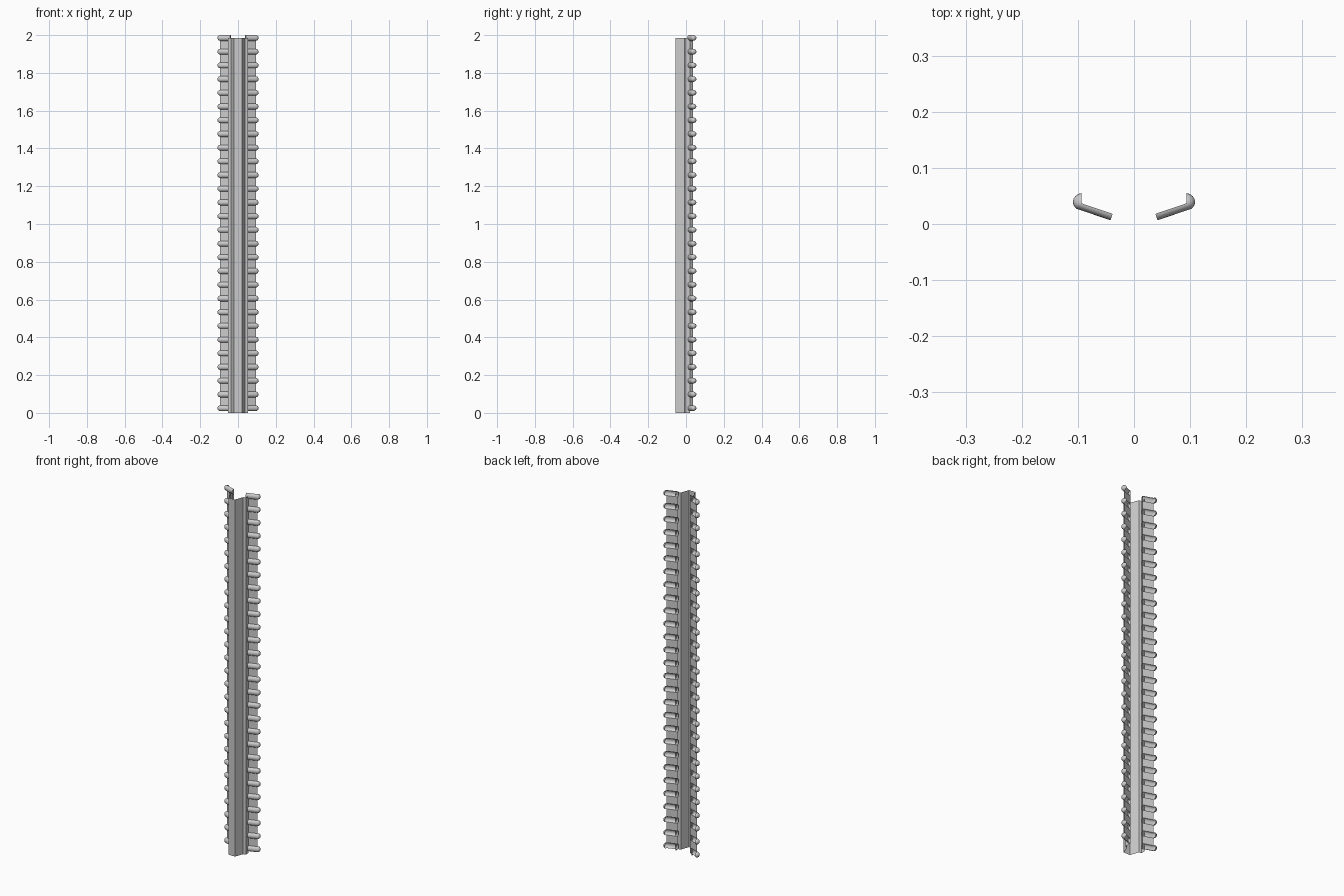
import bpy
import bmesh
from math import sin, cos, pi, atan2
from mathutils import Vector

cube = bpy.data.objects.get("Cube")
if cube:
    bpy.data.objects.remove(cube)

RIBS, FIRST, LAST = 28, 0.025, 1.985
RADIUS, DEPTH = 0.015, 0.012
INNER, OUTER = Vector((0.038, 0.018, 0)), Vector((0.094, 0.037, 0))
PITCH = (LAST - FIRST) / (RIBS - 1)


def finish(name, bm, mirror=True):
    bmesh.ops.remove_doubles(bm, verts=bm.verts, dist=0.00001)
    bmesh.ops.recalc_face_normals(bm, faces=bm.faces)
    mesh = bpy.data.meshes.new(name)
    bm.to_mesh(mesh)
    bm.free()
    ob = bpy.data.objects.new(name, mesh)
    bpy.context.collection.objects.link(ob)
    if mirror:
        ob.modifiers.new("Mirror", "MIRROR")
    bpy.ops.object.select_all(action="DESELECT")
    ob.select_set(True)
    bpy.context.view_layer.objects.active = ob
    bpy.ops.object.shade_smooth_by_angle(angle=pi / 5)
    return ob


def skin(bm, rings):
    """Join neighbouring rows of points with quads."""
    rows = [[bm.verts.new(p) for p in ring] for ring in rings]
    for a, b in zip(rows, rows[1:]):
        for i in range(len(a) - 1):
            bm.faces.new((a[i], a[i + 1], b[i + 1], b[i]))
    return rows


# Folded sheet channel: flat front, sloping sides, returned lips
half = [(0.02, -0.055), (0.037, -0.008), (0.052, -0.004), (0.05, 0.022)]
profile = [(-x, y) for x, y in reversed(half)] + half
bm = bmesh.new()
skin(bm, [[(x, y, z) for x, y in profile] for z in (0, LAST)])
finish("centre_channel", bm, mirror=False)

# Flat wing panels between the ribs
bm = bmesh.new()
for i in range(RIBS - 1):
    low = FIRST + i * PITCH + RADIUS
    high = low + PITCH - 2 * RADIUS
    skin(bm, [[p + Vector((0, 0, z)) for p in (INNER, OUTER)] for z in (low, high)])
finish("wing_panels", bm)

# Hollow half-round ribs, each ending in a dome around the outer edge
along = OUTER - INNER
start = atan2(-along.x, along.y)
stations = [(INNER, start, DEPTH)]
for k in range(9):
    t = k / 8
    stations.append((OUTER, start + t * (pi / 2 - start), DEPTH + t * 0.006))

bm = bmesh.new()
for i in range(RIBS):
    z = FIRST + i * PITCH
    rings = []
    for base, angle, depth in stations:
        out = Vector((cos(angle), sin(angle), 0)) * depth
        rings.append([base + out * sin(pi * j / 10)
                      + Vector((0, 0, z + RADIUS * cos(pi * j / 10)))
                      for j in range(11)])
    rows = skin(bm, rings)
    bm.faces.new(rows[0])
finish("wing_ribs", bm)
